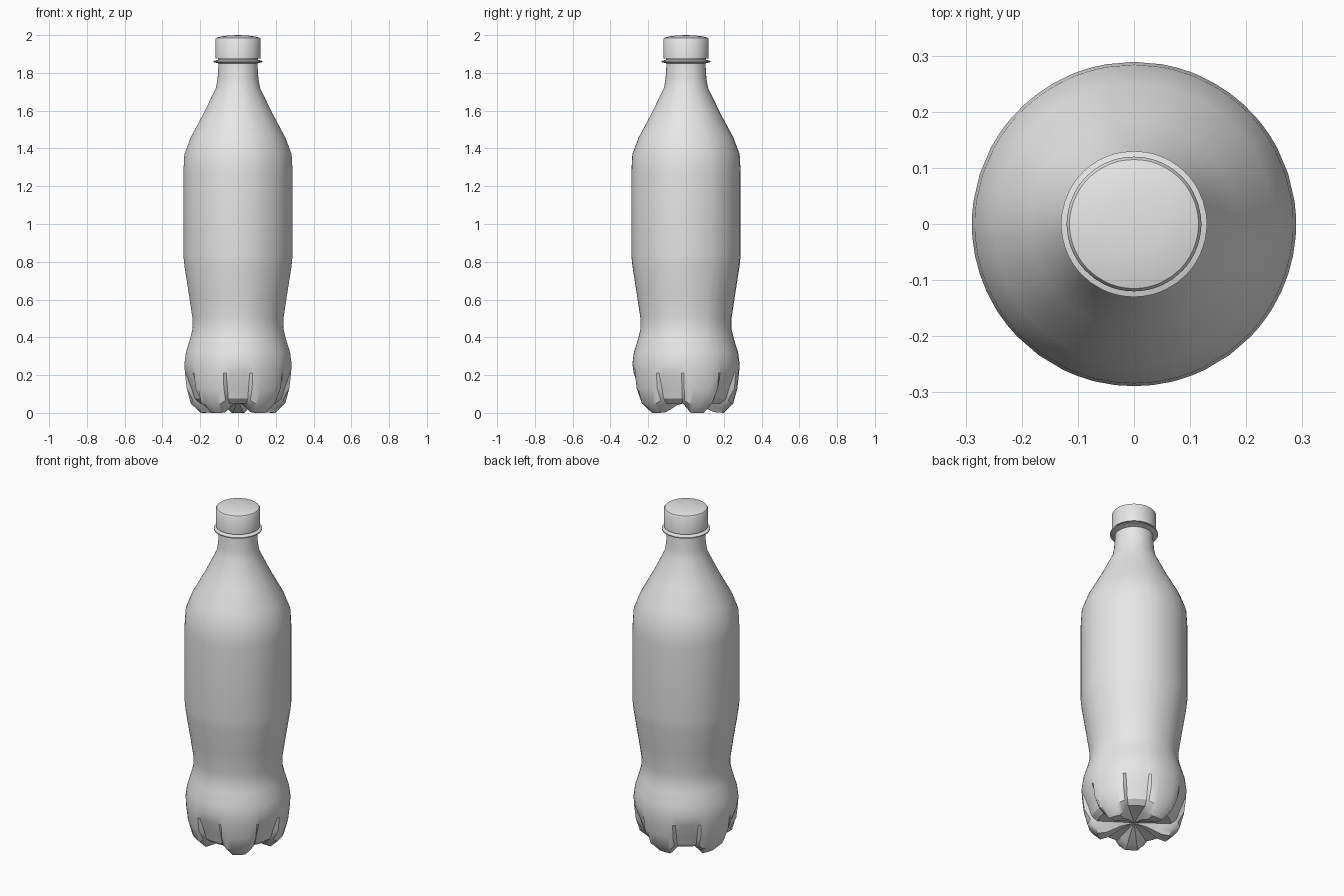
import bpy
import bmesh
from math import sin, cos, radians

cube = bpy.data.objects.get("Cube")
if cube:
    bpy.data.objects.remove(cube, do_unlink=True)

plastic = bpy.data.materials.new("light grey plastic")
plastic.use_nodes = True
grey = (0.8, 0.8, 0.8, 1)
plastic.diffuse_color = grey
plastic.node_tree.nodes["Principled BSDF"].inputs["Base Color"].default_value = grey

# Angular steps: five identical sectors, each centred on a groove between feet
PETALS = 5
HALF = [6.5, 13, 16, 21, 26]
OFFSETS = [-o for o in reversed(HALF)] + [0] + HALF + [36]
STEPS = [(270 + i * 360 / PETALS + o, abs(o)) for i in range(PETALS) for o in OFFSETS]


def ring_of(bm, point):
    """One closed ring; point(offset) gives the radius and height."""
    ring = []
    for angle, offset in STEPS:
        r, z = point(offset)
        a = radians(angle)
        ring.append(bm.verts.new((r * cos(a), r * sin(a), z)))
    return ring


def build(name, rows, bottom_z, top_z):
    """Skin a stack of rings and close both ends with a fan."""
    bm = bmesh.new()
    rings = [ring_of(bm, row) for row in rows]
    n = len(STEPS)
    for low, high in zip(rings, rings[1:]):
        for i in range(n):
            j = (i + 1) % n
            bm.faces.new((low[i], low[j], high[j], high[i]))
    for ring, z in ((rings[0], bottom_z), (rings[-1], top_z)):
        centre = bm.verts.new((0, 0, z))
        for i in range(n):
            bm.faces.new((centre, ring[i], ring[(i + 1) % n]))
    bmesh.ops.recalc_face_normals(bm, faces=bm.faces)
    mesh = bpy.data.meshes.new(name)
    bm.to_mesh(mesh)
    bm.free()
    mesh.materials.append(plastic)
    obj = bpy.data.objects.new(name, mesh)
    bpy.context.collection.objects.link(obj)
    bpy.ops.object.select_all(action="DESELECT")
    obj.select_set(True)
    bpy.context.view_layer.objects.active = obj
    bpy.ops.object.shade_smooth_by_angle(angle=radians(32))
    return obj


def round_row(r, z):
    return lambda offset: (r, z)


def foot_row(foot, groove, wall_end):
    """Blend from the groove floor to the foot across a sloping wall."""
    def point(offset):
        t = min(max((offset - 13) / (wall_end - 13), 0), 1)
        return tuple(g + (f - g) * t for f, g in zip(foot, groove))
    return point


# Five-footed base
base = [
    foot_row((0.07, 0.04), (0.07, 0.055), 26),
    foot_row((0.15, 0.004), (0.14, 0.052), 26),
    foot_row((0.2, 0.0), (0.2, 0.05), 26),
    foot_row((0.25, 0.05), (0.23, 0.075), 21),
    foot_row((0.272, 0.13), (0.247, 0.13), 16),
    foot_row((0.281, 0.21), (0.277, 0.21), 16),
]

# Waist, label wall, shoulder, neck and neck flange
profile = [
    (0.284, 0.26), (0.276, 0.32), (0.254, 0.39), (0.242, 0.44), (0.241, 0.5),
    (0.259, 0.62), (0.284, 0.78), (0.289, 0.83), (0.289, 1.28), (0.284, 1.37),
    (0.25, 1.46), (0.185, 1.58), (0.117, 1.72), (0.108, 1.77), (0.103, 1.85),
    (0.13, 1.857), (0.13, 1.863), (0.105, 1.87), (0.105, 1.9),
]
build("bottle_body", base + [round_row(*p) for p in profile], 0.055, 1.9)

# Screw cap with a bevelled, slightly domed top
cap = [(0.108, 1.876), (0.12, 1.877), (0.12, 1.978), (0.115, 1.986),
       (0.09, 1.993), (0.05, 1.998)]
build("screw_cap", [round_row(*p) for p in cap], 1.876, 2.0)
